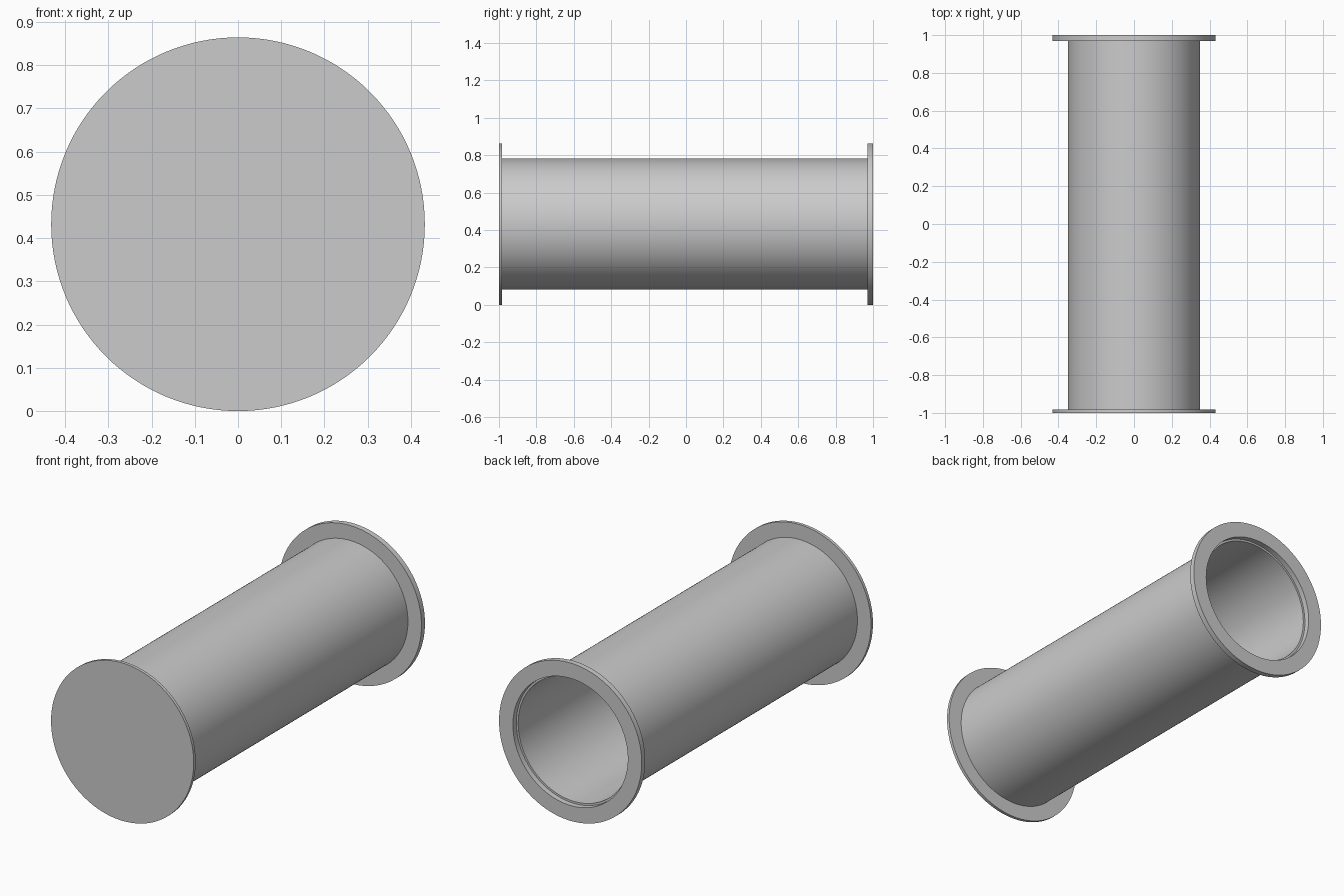
import bpy
import bmesh
from math import cos, sin, tau

SEGMENTS = 128
FLANGE_R, TUBE_R, BORE_R = 0.432, 0.35, 0.337
FRONT, CAP_BACK, FLANGE_FRONT, BACK = -1.0, -0.983, 0.97, 1.0

cube = bpy.data.objects.get("Cube")
if cube:
    bpy.data.objects.remove(cube, do_unlink=True)

# Single plain grey
grey = bpy.data.materials.new("plain grey")
grey.use_nodes = True
grey.diffuse_color = (0.6, 0.6, 0.6, 1)
grey.node_tree.nodes["Principled BSDF"].inputs["Base Color"].default_value = (0.6, 0.6, 0.6, 1)


def finish(name, bm):
    """Turn a bmesh into a shaded object lying along y."""
    bmesh.ops.recalc_face_normals(bm, faces=bm.faces)
    mesh = bpy.data.meshes.new(name)
    bm.to_mesh(mesh)
    bm.free()
    mesh.materials.append(grey)
    obj = bpy.data.objects.new(name, mesh)
    obj.location.z = FLANGE_R
    bpy.context.collection.objects.link(obj)
    bpy.ops.object.select_all(action='DESELECT')
    obj.select_set(True)
    bpy.context.view_layer.objects.active = obj
    bpy.ops.object.shade_smooth_by_angle(angle=0.6)
    return obj


def circle(bm, radius, y):
    return [bm.verts.new((radius * cos(tau * i / SEGMENTS), y,
                          radius * sin(tau * i / SEGMENTS)))
            for i in range(SEGMENTS)]


def bridge(bm, a, b):
    for i in range(SEGMENTS):
        j = (i + 1) % SEGMENTS
        bm.faces.new((a[i], a[j], b[j], b[i]))


def ring(name, outer, inner, y0, y1):
    """Hollow cylinder with a rectangular wall section."""
    bm = bmesh.new()
    loops = [circle(bm, r, y) for r, y in
             ((outer, y0), (outer, y1), (inner, y1), (inner, y0))]
    for k in range(4):
        bridge(bm, loops[k], loops[(k + 1) % 4])
    return finish(name, bm)


def disc(name, radius, y0, y1):
    """Solid round plate."""
    bm = bmesh.new()
    a, b = circle(bm, radius, y0), circle(bm, radius, y1)
    bridge(bm, a, b)
    bm.faces.new(a)
    bm.faces.new(b)
    return finish(name, bm)


# Closed front plate, hollow body and open back flange with a stepped bore
disc("front_end_plate", FLANGE_R, FRONT, CAP_BACK)
ring("tube_body", TUBE_R, BORE_R, CAP_BACK, FLANGE_FRONT)
ring("back_flange", FLANGE_R, TUBE_R - 0.002, FLANGE_FRONT, BACK)
